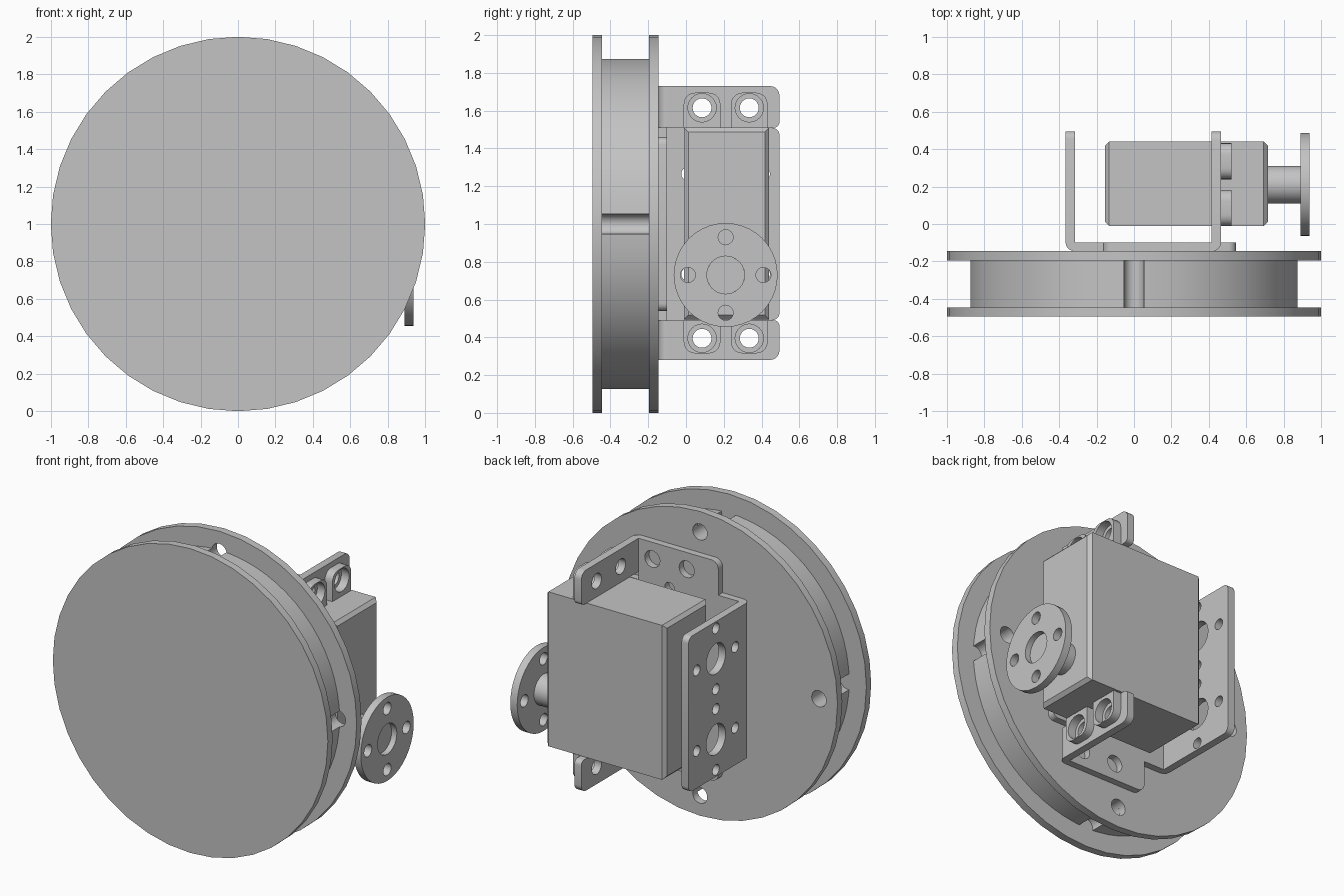
import bpy, bmesh
from math import sin, cos, pi, radians
from mathutils import Matrix, Vector

cube = bpy.data.objects.get("Cube")
if cube:
    bpy.data.objects.remove(cube)

grey = bpy.data.materials.new("plain_grey")
grey.use_nodes = True
GREY = (0.55, 0.55, 0.55, 1)
grey.diffuse_color = GREY
grey.node_tree.nodes["Principled BSDF"].inputs["Base Color"].default_value = GREY

# Local (u, v, normal) directions of each drawing plane
PLANES = {
    "X": ((0, 1, 0), (0, 0, 1), (1, 0, 0)),
    "Y": ((1, 0, 0), (0, 0, 1), (0, -1, 0)),
    "Z": ((1, 0, 0), (0, 1, 0), (0, 0, 1)),
}
parts = []


def finish(name, mesh):
    mesh.name = name
    mesh.materials.clear()
    mesh.materials.append(grey)
    obj = bpy.data.objects.new(name, mesh)
    bpy.context.collection.objects.link(obj)
    parts.append(obj)
    return obj


def circle(u, v, r, n=24):
    return [(u + r * cos(2 * pi * i / n), v + r * sin(2 * pi * i / n)) for i in range(n)]


def rounded(corners, steps=5):
    """Outline from right-angled corners given as (u, v, radius)."""
    out = []
    for i, (u, v, r) in enumerate(corners):
        p = Vector((u, v))
        if r == 0:
            out.append(p)
            continue
        a = (Vector(corners[i - 1][:2]) - p).normalized()
        b = (Vector(corners[(i + 1) % len(corners)][:2]) - p).normalized()
        for k in range(steps + 1):
            t = pi / 2 * k / steps
            out.append(p + (a + b) * r - (a * sin(t) + b * cos(t)) * r)
    return out


def plate(name, plane, lo, hi, outline, holes=()):
    """Flat outline with holes, given thickness from lo to hi along the plane's axis."""
    curve = bpy.data.curves.new(name, "CURVE")
    curve.dimensions = "2D"
    curve.fill_mode = "BOTH"
    curve.extrude = (hi - lo) / 2
    for loop in (outline, *holes):
        spline = curve.splines.new("POLY")
        spline.points.add(len(loop) - 1)
        for point, (u, v) in zip(spline.points, loop):
            point.co = (u, v, 0, 1)
        spline.use_cyclic_u = True
    temp = bpy.data.objects.new(name + "_outline", curve)
    mesh = bpy.data.meshes.new_from_object(temp)
    bpy.data.objects.remove(temp)
    bpy.data.curves.remove(curve)
    turn = Matrix(PLANES[plane]).transposed().to_4x4()
    shift = Vector((0, 0, 0))
    shift["XYZ".index(plane)] = (lo + hi) / 2
    mesh.transform(Matrix.Translation(shift) @ turn)
    bm = bmesh.new()
    bm.from_mesh(mesh)
    bmesh.ops.remove_doubles(bm, verts=bm.verts, dist=1e-5)
    bmesh.ops.recalc_face_normals(bm, faces=bm.faces)
    bm.to_mesh(mesh)
    bm.free()
    return finish(name, mesh)


def horn_holes(u, v, big, small, reach=0.2):
    """Large centre hole with four small ones around it."""
    return [circle(u, v, big)] + [
        circle(u + reach * cos(k * pi / 2), v + reach * sin(k * pi / 2), small, 16) for k in range(4)]


# Wheel: two flanges and a drum notched by four axial holes
HOLE_AT, HOLE_R, DRUM_R = 0.865, 0.053, 0.875
plate("front_flange", "Y", -0.495, -0.445, circle(0, 1, 1, 40))
plate("back_flange", "Y", -0.195, -0.145, circle(0, 1, 1, 40),
      [circle(HOLE_AT * cos(k * pi / 2), 1 + HOLE_AT * sin(k * pi / 2), HOLE_R) for k in range(4)])
drum = []
for k in range(4):
    turn = Matrix.Rotation(k * pi / 2, 2)
    for i in range(17):
        t = radians(-80 - 200 * i / 16)
        drum.append(turn @ Vector((HOLE_AT + HOLE_R * cos(t), HOLE_R * sin(t))))
    for i in range(15):
        t = radians(6 + 78 * i / 14)
        drum.append(turn @ Vector((DRUM_R * cos(t), DRUM_R * sin(t))))
plate("drum", "Y", -0.445, -0.195, [(p.x, p.y + 1) for p in drum])

# Bracket base with end tabs and a middle tongue
LOW, HIGH = 0.735, 1.265
base_outline = rounded([
    (-0.165, 0.28, 0.05), (0.415, 0.28, 0), (0.415, 0.54, 0), (0.545, 0.54, 0.04),
    (0.545, 1.46, 0.04), (0.415, 1.46, 0), (0.415, 1.73, 0), (-0.165, 1.73, 0.05),
    (-0.165, 1.51, 0), (-0.315, 1.51, 0), (-0.315, 0.49, 0), (-0.165, 0.49, 0)])
base_holes = [circle(x, z, 0.055) for x in (0.065, 0.315) for z in (0.39, 1.62)]
for z in (LOW, HIGH):
    base_holes += horn_holes(0.19, z, 0.1, 0.035)
plate("bracket_base", "Y", -0.145, -0.1, base_outline, base_holes)

# Bracket leg on the right, with two groups of horn holes
AXIS_Y = 0.21
plate("right_leg", "X", -0.365, -0.315,
      rounded([(-0.1, 0.49, 0), (0.495, 0.49, 0.04), (0.495, 1.51, 0.04), (-0.1, 1.51, 0)]),
      horn_holes(AXIS_Y, LOW, 0.1, 0.035) + horn_holes(AXIS_Y, HIGH, 0.1, 0.035))


def bend(name, x, side, lo, hi):
    arc = [(x + side * 0.05 * sin(pi / 2 * i / 6), -0.1 - 0.045 * cos(pi / 2 * i / 6)) for i in range(7)]
    plate(name, "Z", lo, hi, [(x, -0.1)] + arc)


bend("right_bend", -0.315, -1, 0.49, 1.51)

# Left leg is two tabs that hold the motor ears
EAR_Y = (0.085, 0.335)
for word, inner, outer in (("upper", 1.51, 1.73), ("lower", 0.49, 0.28)):
    hole_z = 1.615 if word == "upper" else 0.395
    ear_end = hole_z + (0.08 if word == "upper" else -0.08)
    bend("left_bend_" + word, 0.415, 1, min(inner, outer), max(inner, outer))
    plate("left_leg_" + word, "X", 0.415, 0.465,
          rounded([(-0.1, inner, 0), (0.495, inner, 0.03), (0.495, outer, 0.05), (-0.1, outer, 0)]),
          [circle(y, hole_z, 0.05) for y in EAR_Y])
    for side, y in zip(("front", "back"), EAR_Y):
        plate(f"motor_ear_{word}_{side}", "X", 0.465, 0.52,
              rounded([(y - 0.097, inner, 0), (y + 0.097, inner, 0),
                       (y + 0.097, ear_end, 0.06), (y - 0.097, ear_end, 0.06)]),
              [circle(y, hole_z, 0.075)])

# Motor case, chamfered around both end faces
bm = bmesh.new()
bmesh.ops.create_cube(bm, size=1)
bmesh.ops.scale(bm, vec=(0.87, 0.45, 1.015), verts=bm.verts)
bmesh.ops.translate(bm, vec=(0.28, 0.215, 1.0025), verts=bm.verts)
ends = [e for e in bm.edges if abs(e.verts[0].co.x - e.verts[1].co.x) < 0.01]
bmesh.ops.bevel(bm, geom=ends, offset=0.022, segments=1, affect="EDGES")
case = bpy.data.meshes.new("motor_case")
bm.to_mesh(case)
bm.free()
finish("motor_case", case)

# Output shaft and horn disc
SHAFT_Z = 0.73
plate("output_shaft", "X", 0.71, 0.9, circle(AXIS_Y, SHAFT_Z, 0.1, 32))
plate("horn_disc", "X", 0.888, 0.938, circle(AXIS_Y, SHAFT_Z, 0.275, 40),
      horn_holes(AXIS_Y, SHAFT_Z, 0.1, 0.04))

# Smooth the round sides, keep edges sharp
bpy.ops.object.select_all(action="DESELECT")
for obj in parts:
    obj.select_set(True)
bpy.context.view_layer.objects.active = parts[0]
bpy.ops.object.shade_smooth_by_angle(angle=radians(25))
